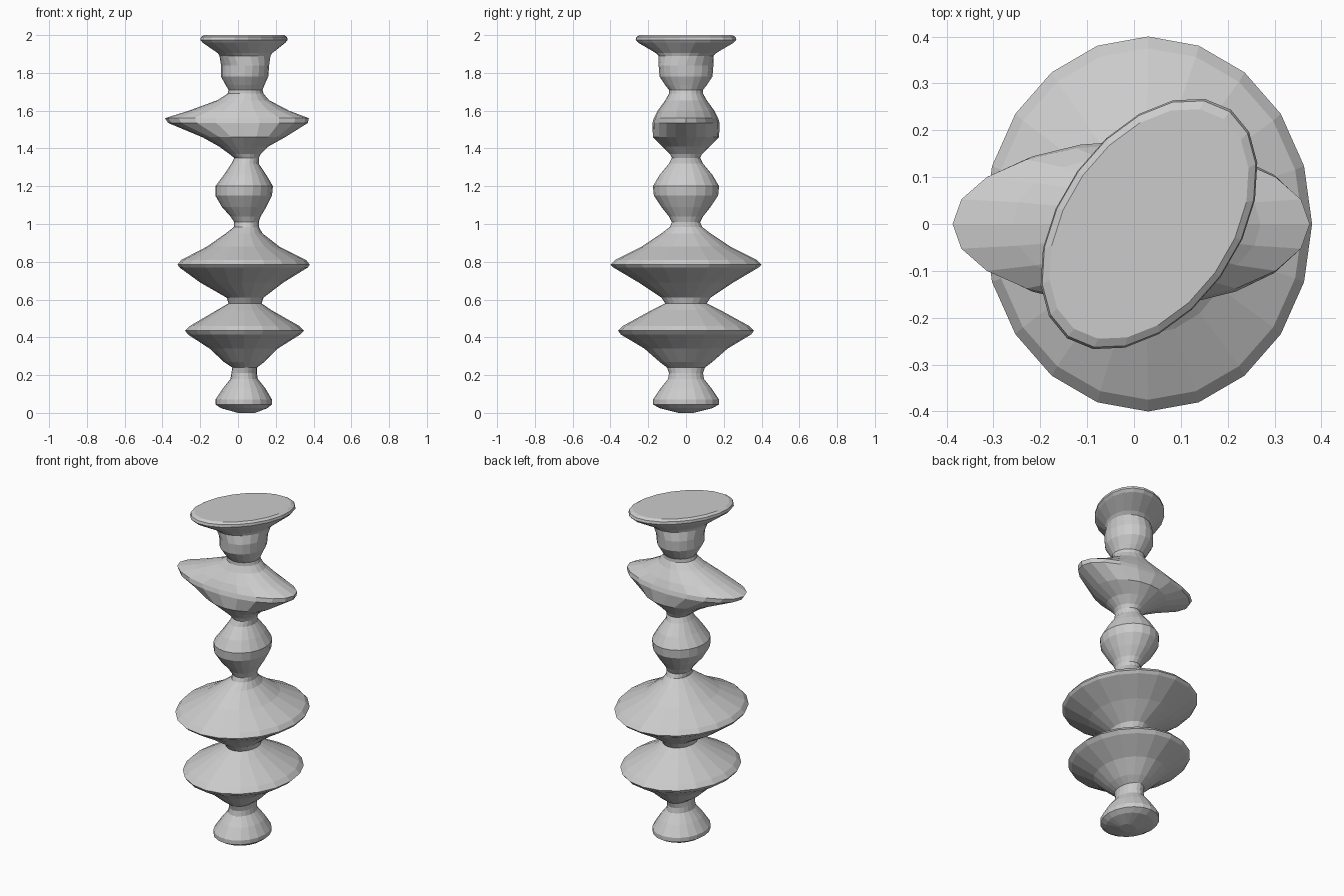
import bpy, bmesh
from math import sin, cos, pi, radians
from mathutils import Matrix, Vector

SIDES = 20


def tier(name, rings, cap_bottom=False, cap_top=False):
    """Loft oval rings: (z, x_min, x_max, half_depth) or, if turned,
    (z, centre_x, long_radius, short_radius, turn_degrees)."""
    bm = bmesh.new()
    loops = []
    for r in rings:
        if len(r) == 5:
            z, cx, a, b, turn = r
        else:
            z, x0, x1, b = r
            cx, a, turn = (x0 + x1) / 2, (x1 - x0) / 2, 0
        rot = Matrix.Rotation(radians(turn), 2)
        stretch = rot @ Matrix(((a, 0), (0, b))) @ rot.transposed()
        loop = []
        for i in range(SIDES):
            t = 2 * pi * i / SIDES
            p = stretch @ Vector((cos(t), sin(t)))
            loop.append(bm.verts.new((cx + p.x, p.y, z)))
        loops.append(loop)
    for lo, hi in zip(loops, loops[1:]):
        for i in range(SIDES):
            j = (i + 1) % SIDES
            bm.faces.new((lo[i], lo[j], hi[j], hi[i]))
    if cap_bottom:
        bm.faces.new(loops[0][::-1])
    if cap_top:
        bm.faces.new(loops[-1])
    mesh = bpy.data.meshes.new(name)
    bm.to_mesh(mesh)
    bm.free()
    obj = bpy.data.objects.new(name, mesh)
    bpy.context.collection.objects.link(obj)


# Shared necks between the tiers
neck_a = (0.21, -0.035, 0.10, 0.09)
neck_b = (0.58, -0.05, 0.125, 0.11)
neck_c = (1.01, -0.02, 0.11, 0.075)
neck_d = (1.35, -0.02, 0.11, 0.075)
neck_e = (1.71, -0.05, 0.13, 0.09)

# Round foot
tier("foot_bulb", [
    (0.0, 0.0, 0.09, 0.04), (0.025, -0.09, 0.155, 0.14), (0.045, -0.12, 0.18, 0.175),
    (0.07, -0.12, 0.18, 0.175), (0.13, -0.08, 0.145, 0.135), (0.18, -0.04, 0.105, 0.095),
    neck_a], cap_bottom=True)

# Two wide discs
tier("lower_disc", [
    neck_a, (0.24, -0.03, 0.10, 0.10), (0.27, -0.075, 0.14, 0.14), (0.34, -0.15, 0.21, 0.22),
    (0.415, -0.265, 0.33, 0.345), (0.435, -0.28, 0.35, 0.36), (0.46, -0.255, 0.325, 0.335),
    (0.545, -0.11, 0.175, 0.18), neck_b])
tier("middle_disc", [
    neck_b, (0.61, -0.06, 0.135, 0.13), (0.69, -0.20, 0.24, 0.25),
    (0.77, -0.31, 0.37, 0.385), (0.785, -0.32, 0.38, 0.40), (0.81, -0.30, 0.36, 0.375),
    (0.88, -0.165, 0.22, 0.235), (0.95, -0.065, 0.13, 0.13), (0.985, -0.02, 0.11, 0.085),
    neck_c])

# Round bead
tier("bead", [
    neck_c, (1.04, -0.04, 0.12, 0.09), (1.09, -0.085, 0.15, 0.13), (1.15, -0.12, 0.18, 0.17),
    (1.20, -0.12, 0.185, 0.175), (1.26, -0.075, 0.15, 0.14), (1.32, -0.035, 0.11, 0.09),
    neck_d])

# Long sideways wing
tier("long_oval_wing", [
    neck_d, (1.37, -0.045, 0.12, 0.085), (1.41, -0.10, 0.16, 0.125), (1.46, -0.19, 0.25, 0.175),
    (1.535, -0.37, 0.37, 0.178), (1.56, -0.387, 0.375, 0.17), (1.60, -0.26, 0.27, 0.15),
    (1.655, -0.11, 0.165, 0.11), (1.69, -0.055, 0.135, 0.09), neck_e])

# Collar and turned oval top plate
tier("collar", [
    neck_e, (1.735, -0.065, 0.14, 0.11), (1.78, -0.09, 0.16, 0.14),
    (1.84, -0.09, 0.165, 0.145), (1.89, 0.037, 0.155, 0.125, 55)])
tier("top_plate", [
    (1.89, 0.037, 0.155, 0.125, 55), (1.905, 0.037, 0.175, 0.13, 55),
    (1.96, 0.032, 0.285, 0.18, 55), (1.975, 0.032, 0.30, 0.19, 55),
    (1.99, 0.032, 0.295, 0.188, 55), (2.0, 0.032, 0.275, 0.175, 55)], cap_top=True)
